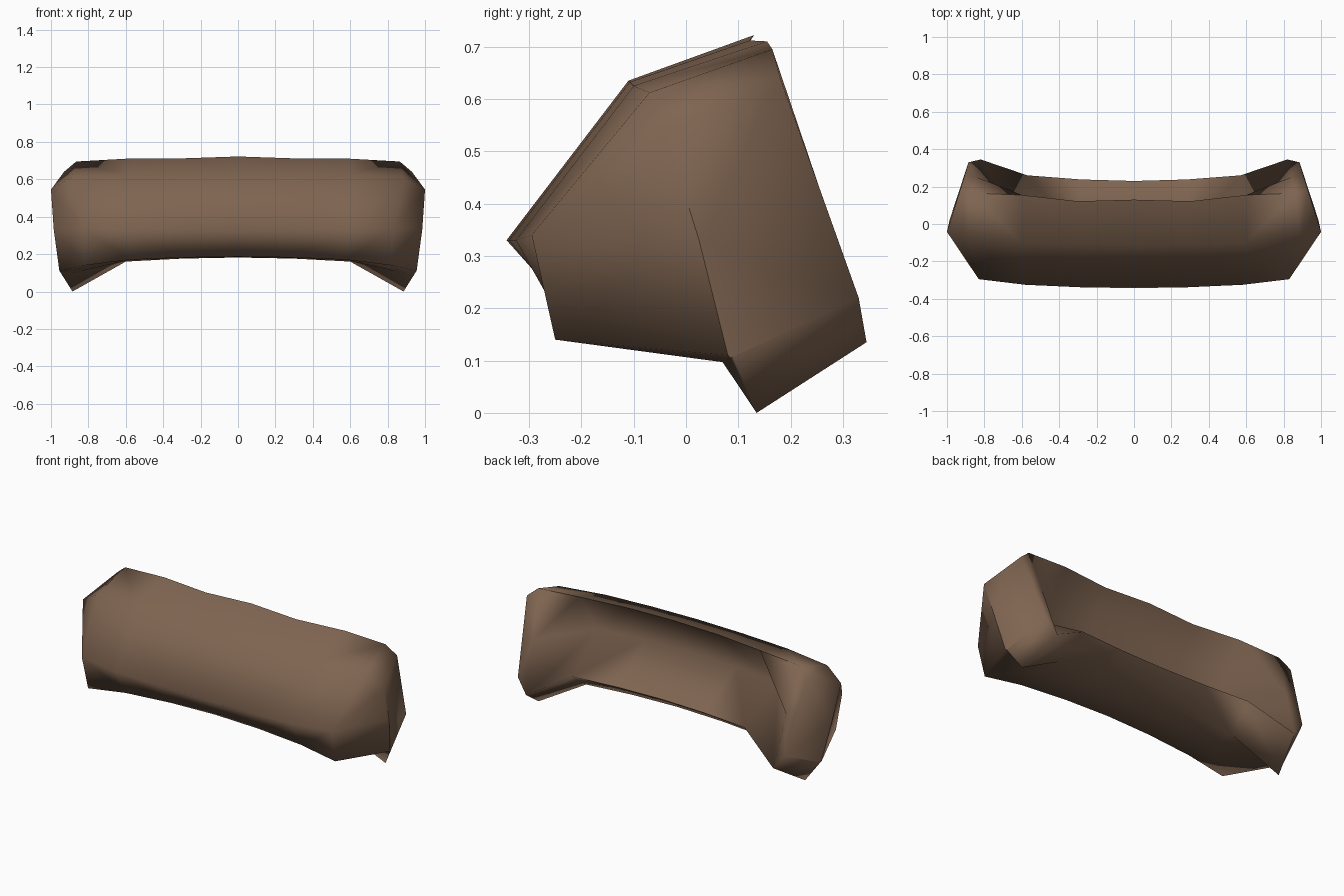
import bpy
import bmesh
from mathutils import Vector

# Remove the default cube only
cube = bpy.data.objects.get("Cube")
if cube:
    bpy.data.objects.remove(cube, do_unlink=True)


def make_material(name, colour):
    material = bpy.data.materials.new(name)
    material.use_nodes = True
    material.diffuse_color = colour
    material.node_tree.nodes["Principled BSDF"].inputs["Base Color"].default_value = colour
    return material


def ring(*points):
    return [Vector(point) for point in points]


def blend(first, second, along, bend):
    """Section between two others: along moves it in x, bend in y and z."""
    return [Vector((a.x + (b.x - a.x) * along,
                    a.y + (b.y - a.y) * bend,
                    a.z + (b.z - a.z) * bend)) for a, b in zip(first, second)]


# Cross-sections, each listed as: front ridge, upper front, top rear,
# recess, rear ridge, leg base, underside, lower front
centre = ring((0, -.343, .33), (0, -.11, .635), (0, .13, .722), (0, -.05, .46),
              (0, .23, .285), (0, .08, .182), (0, -.07, .184), (0, -.215, .187))
shoulder = ring((.58, -.325, .33), (.6, -.1, .625), (.6, .155, .71), (.6, -.02, .45),
                (.57, .26, .28), (.6, .09, .16), (.6, -.07, .165), (.58, -.235, .17))
end = ring((.83, -.295, .34), (.89, -.07, .612), (.865, .165, .695), (.84, .25, .43),
           (.82, .345, .135), (.885, .135, 0), (.89, .07, .097), (.82, -.25, .14))
rim = ring((.985, .025, .33), (1, -.042, .545), (.93, .18, .64), (.905, .255, .43),
           (.885, .33, .22), (.95, .09, .107), (.951, .085, .105), (.955, .08, .11))

# The rear of the top edge dips a little between the middle and the shoulders
quarter = blend(centre, shoulder, .5, .27)
quarter[2] += Vector((0, -.015, -.007))
sections = [centre, quarter, shoulder, end, rim]

# Loft the left half and close its outer side with the end plate
bm = bmesh.new()
loops = [[bm.verts.new(point) for point in section] for section in sections]
for inner, outer in zip(loops, loops[1:]):
    count = len(inner)
    for i in range(count):
        j = (i + 1) % count
        bm.faces.new((inner[i], inner[j], outer[j], outer[i]))
plate = bm.faces.new(loops[-1])
bmesh.ops.recalc_face_normals(bm, faces=bm.faces)
if plate.normal.x < 0:
    bmesh.ops.reverse_faces(bm, faces=bm.faces)

# Crease between the front corner and the end plate
front_corner = [loops[-1][i] for i in (5, 6, 7, 0, 1)]
for edge in plate.edges:
    if all(vert in front_corner for vert in edge.verts):
        edge.smooth = False

mesh = bpy.data.meshes.new("curved_bar")
bm.to_mesh(mesh)
bm.free()
mesh.materials.append(make_material("dull brown", (.212, .129, .082, 1)))

bar = bpy.data.objects.new("curved_bar", mesh)
bpy.context.collection.objects.link(bar)

# Mirror to the right half and shade softly across the rounded front
mirror = bar.modifiers.new("Mirror", 'MIRROR')
mirror.use_clip = True
bpy.ops.object.select_all(action='DESELECT')
bar.select_set(True)
bpy.context.view_layer.objects.active = bar
bpy.ops.object.modifier_apply(modifier=mirror.name)
bpy.ops.object.shade_smooth_by_angle(angle=1.75, keep_sharp_edges=True)
